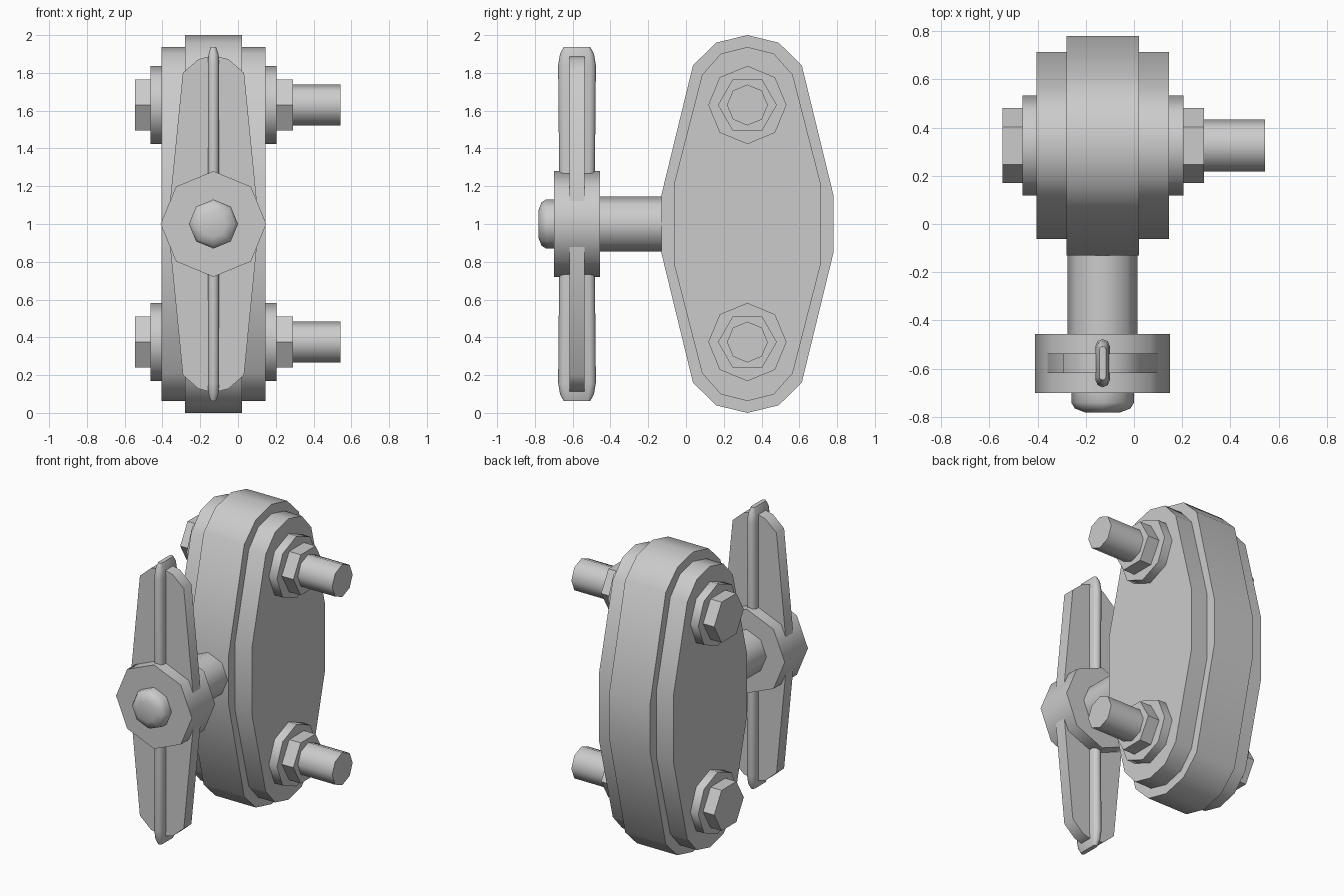
import bpy, bmesh, math

cube = bpy.data.objects.get("Cube")
if cube:
    bpy.data.objects.remove(cube, do_unlink=True)

grey = bpy.data.materials.new("plain grey metal")
grey.use_nodes = True
COLOUR = (0.6, 0.6, 0.6, 1)
grey.diffuse_color = COLOUR
grey.node_tree.nodes["Principled BSDF"].inputs["Base Color"].default_value = COLOUR

CX, CZ = -0.13, 1.0        # axis of the spindle
BODY_Y, HUB_Y = 0.325, -0.577


def loft(name, rings, smooth=50):
    """Skin a list of equal-sized point rings and cap both ends."""
    bm = bmesh.new()
    rows = [[bm.verts.new(p) for p in ring] for ring in rings]
    for a, b in zip(rows, rows[1:]):
        for i in range(len(a)):
            j = (i + 1) % len(a)
            bm.faces.new((a[i], a[j], b[j], b[i]))
    bm.faces.new(rows[0])
    bm.faces.new(rows[-1])
    bmesh.ops.recalc_face_normals(bm, faces=bm.faces)
    mesh = bpy.data.meshes.new(name)
    bm.to_mesh(mesh)
    bm.free()
    mesh.materials.append(grey)
    obj = bpy.data.objects.new(name, mesh)
    bpy.context.collection.objects.link(obj)
    bpy.ops.object.select_all(action="DESELECT")
    obj.select_set(True)
    bpy.context.view_layer.objects.active = obj
    if smooth:
        bpy.ops.object.shade_smooth_by_angle(angle=math.radians(smooth))
    return obj


def circle(radius, sides):
    return [(radius * math.cos(math.tau * i / sides),
             radius * math.sin(math.tau * i / sides)) for i in range(sides)]


def along_x(name, profile, y, z, x0, x1, smooth=50):
    loft(name, [[(x, y + u, z + v) for u, v in profile] for x in (x0, x1)], smooth)


def along_y(name, sections, sides=8):
    loft(name, [[(CX + u, y, CZ + v) for u, v in circle(r, sides)]
                for y, r in sections])


def mirrored(quarter):
    """Complete a profile running from the +u side up to the +v tip."""
    half = quarter + [(-u, v) for u, v in reversed(quarter[:-1])]
    return half + [(-u, -v) for u, v in half]


# Body: wide centre plate with a smaller plate showing on each side
outer = mirrored([(0.455, 0.155), (0.288, 0.84), (0.165, 0.96), (0, 1.0)])
inner = mirrored([(0.387, 0.217), (0.24, 0.79), (0.14, 0.902), (0, 0.937)])
# the tip is shared, the lower half repeats the profile
along_x("body_plate", outer, BODY_Y, CZ, -0.28, 0.02)
along_x("body_side_plates", inner, BODY_Y, CZ, -0.405, 0.145)

# Two bolts through the body with washers, head and nut
for label, z in (("upper", 1.63), ("lower", 0.375)):
    along_x(label + "_right_washer", circle(0.207, 8), BODY_Y, z, -0.463, -0.40)
    along_x(label + "_left_washer", circle(0.207, 8), BODY_Y, z, 0.14, 0.205)
    along_x(label + "_bolt_head", circle(0.156, 6), BODY_Y, z, -0.545, -0.46, 0)
    along_x(label + "_nut", circle(0.156, 6), BODY_Y, z, 0.20, 0.29, 0)
    along_x(label + "_bolt_shaft", circle(0.108, 8), BODY_Y, z, 0.15, 0.543)

# Spindle, hub and domed cap
along_y("spindle", [(-0.10, 0.145), (-0.50, 0.145)])
along_y("hub", [(-0.455, 0.28), (-0.70, 0.28)])
along_y("cap", [(-0.69, 0.13), (-0.74, 0.13), (-0.765, 0.115), (-0.782, 0.07)])

# Wings: a flat tapered plate with a rounded rib running up its middle
wing_half = [(0.23, 0.115), (0.162, 0.80), (0.08, 0.872), (0.0, 0.893)]
wing = wing_half + [(-u, v) for u, v in reversed(wing_half[:-1])]
rib_sections = [(0.2, 0.03, 0.094), (0.84, 0.03, 0.1),
                (0.90, 0.026, 0.09), (0.938, 0.014, 0.07)]


def capsule(w, d):
    """Long thin section with rounded ends, as x and y offsets."""
    c = w * 0.7
    quarter = [(w, d - w), (c, d - w + c), (0, d)]
    return mirrored(quarter)


for label, s in (("upper", 1), ("lower", -1)):
    loft(label + "_wing", [[(CX + u, HUB_Y + d, CZ + s * v) for u, v in wing]
                           for d in (-0.04, 0.04)])
    loft(label + "_rib", [[(CX + u, HUB_Y + v, CZ + s * h) for u, v in capsule(w, d)]
                          for h, w, d in rib_sections])
